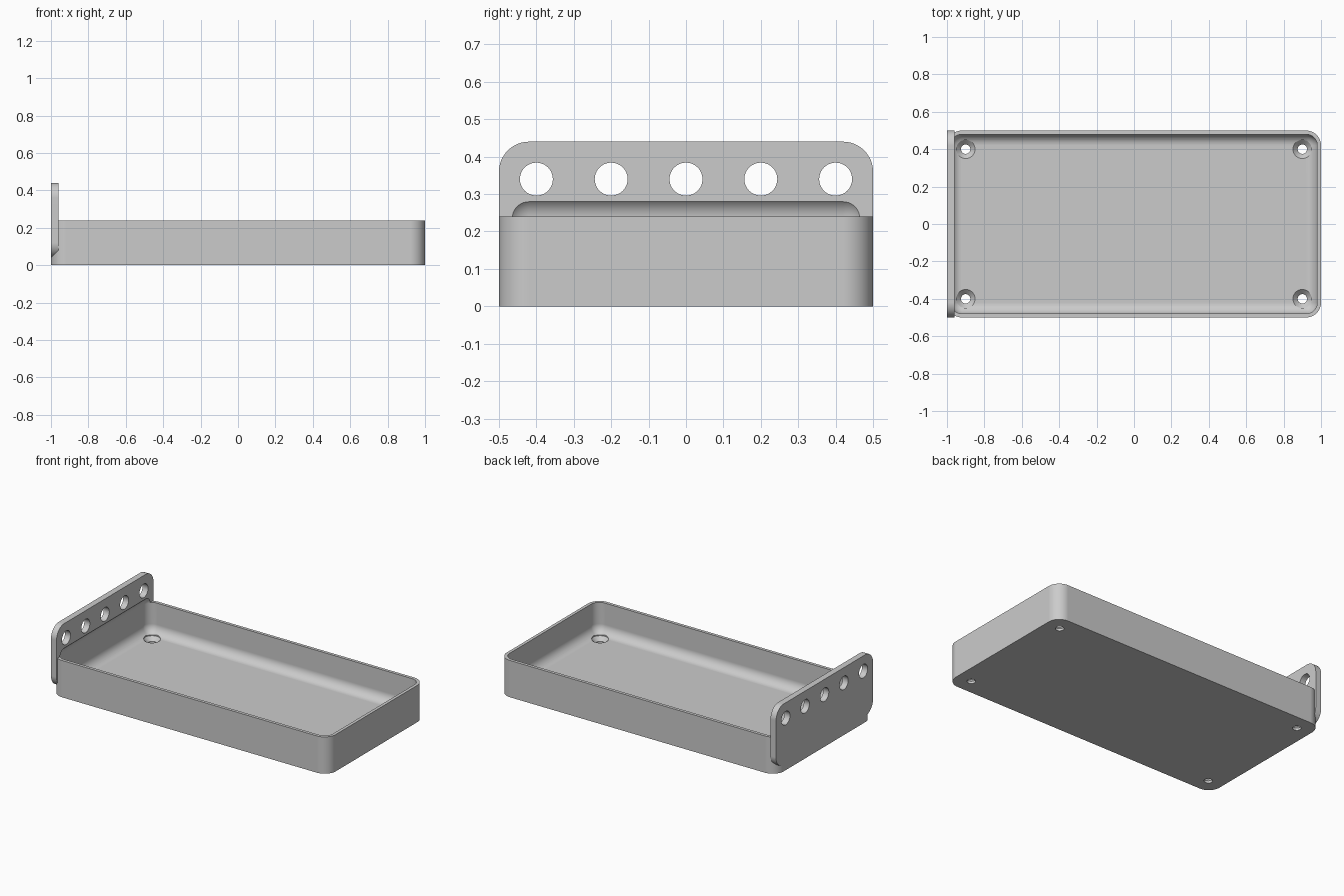
import bpy, bmesh
from math import radians, pi
from mathutils import Matrix, Vector

cube = bpy.data.objects.get("Cube")
if cube:
    bpy.data.objects.remove(cube, do_unlink=True)

grey = bpy.data.materials.new("light grey")
grey.use_nodes = True
colour = (0.6, 0.6, 0.6, 1)
grey.diffuse_color = colour
for node in grey.node_tree.nodes:
    if node.type == 'BSDF_PRINCIPLED':
        node.inputs["Base Color"].default_value = colour


def add_object(name, bm):
    bmesh.ops.recalc_face_normals(bm, faces=bm.faces)
    mesh = bpy.data.meshes.new(name)
    bm.to_mesh(mesh)
    bm.free()
    mesh.materials.append(grey)
    obj = bpy.data.objects.new(name, mesh)
    bpy.context.collection.objects.link(obj)
    return obj


def rounded_box(name, low, high, radius, axes):
    """Box between two corners, with the edges along the given axes rounded."""
    low, high = Vector(low), Vector(high)
    bm = bmesh.new()
    bmesh.ops.create_cube(bm, size=1)
    bmesh.ops.scale(bm, vec=high - low, verts=bm.verts)
    bmesh.ops.translate(bm, vec=(low + high) / 2, verts=bm.verts)

    def direction(edge):
        d = edge.verts[1].co - edge.verts[0].co
        return max(range(3), key=lambda i: abs(d[i]))

    edges = [e for e in bm.edges if "xyz"[direction(e)] in axes]
    bmesh.ops.bevel(bm, geom=edges, offset=radius, offset_type='OFFSET',
                    segments=12, profile=0.5, affect='EDGES')
    return add_object(name, bm)


def lathe(name, profile, matrix):
    """Solid of revolution about z from (radius, height) points, then placed."""
    bm = bmesh.new()
    verts = [bm.verts.new((r, 0, z)) for r, z in profile]
    edges = [bm.edges.new(pair) for pair in zip(verts, verts[1:])]
    bmesh.ops.spin(bm, geom=verts + edges, cent=(0, 0, 0), axis=(0, 0, 1),
                   angle=2 * pi, steps=48)
    bmesh.ops.remove_doubles(bm, verts=bm.verts, dist=0.0001)
    bm.transform(matrix)
    return add_object(name, bm)


def combine(target, tool, operation):
    mod = target.modifiers.new(tool.name, 'BOOLEAN')
    mod.operation, mod.solver, mod.object = operation, 'EXACT', tool
    bpy.context.view_layer.objects.active = target
    bpy.ops.object.modifier_apply(modifier=mod.name)
    bpy.data.objects.remove(tool, do_unlink=True)


# Tray body joined with the taller end plate
tray = rounded_box("tray", (-1, -0.5, 0), (1, 0.5, 0.24), 0.08, "z")
plate = rounded_box("end_plate", (-1, -0.5, 0.04), (-0.96, 0.5, 0.44), 0.08, "x")
combine(tray, plate, 'UNION')

# Filleted cavity, which also bites into the inside of the plate
cavity = rounded_box("cavity_cutter", (-0.98, -0.48, 0.04), (0.98, 0.48, 0.295),
                     0.06, "xyz")
combine(tray, cavity, 'DIFFERENCE')

# Countersunk screw holes in the floor corners
countersink = [(0, -0.1), (0.025, -0.1), (0.025, 0.015), (0.05, 0.04),
               (0.05, 0.12), (0, 0.12)]
for x in (-0.9, 0.9):
    for y in (-0.4, 0.4):
        combine(tray, lathe("screw_hole_cutter", countersink,
                            Matrix.Translation((x, y, 0))), 'DIFFERENCE')

# Row of round holes along the plate
bore = [(0, -0.1), (0.044, -0.1), (0.044, 0.1), (0, 0.1)]
for i in range(-2, 3):
    place = Matrix.Translation((-0.98, 0.2 * i, 0.34)) @ Matrix.Rotation(pi / 2, 4, 'Y')
    combine(tray, lathe("plate_hole_cutter", bore, place), 'DIFFERENCE')

# Smooth fillets with crisp edges
bpy.ops.object.select_all(action='DESELECT')
tray.select_set(True)
bpy.context.view_layer.objects.active = tray
bpy.ops.object.shade_smooth_by_angle(angle=radians(30))
weighted = tray.modifiers.new("weighted_normals", 'WEIGHTED_NORMAL')
weighted.keep_sharp = True
